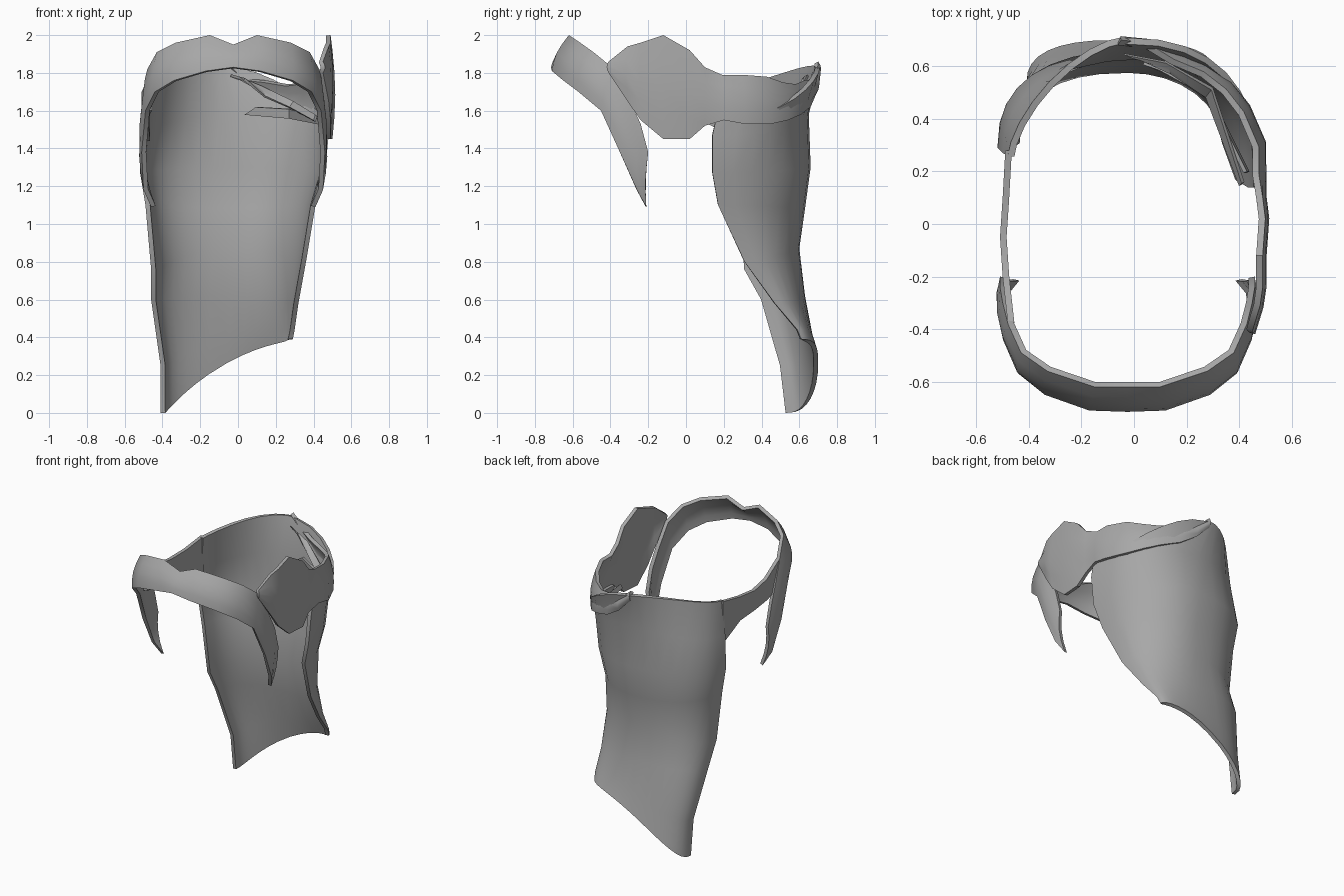
import bpy
import bmesh
from math import cos, sin, pi
from mathutils import Vector

cube = bpy.data.objects.get("Cube")
if cube:
    bpy.data.objects.remove(cube, do_unlink=True)

GREY = 0.39
cloth = bpy.data.materials.new("grey_cloth")
cloth.use_nodes = True
cloth.diffuse_color = (GREY, GREY, GREY, 1)
cloth.node_tree.nodes["Principled BSDF"].inputs["Base Color"].default_value = (GREY, GREY, GREY, 1)


def sheet(name, rows, thickness=0.025):
    """Skin a grid of points and thicken it towards the inside."""
    bm = bmesh.new()
    grid = [[bm.verts.new(p) for p in row] for row in rows]
    for upper, lower in zip(grid, grid[1:]):
        for i in range(len(upper) - 1):
            bm.faces.new((upper[i], upper[i + 1], lower[i + 1], lower[i]))
    bm.normal_update()
    facing = sum(f.normal.dot(f.calc_center_median() * Vector((1, 1, 0))) * f.calc_area() for f in bm.faces)
    if facing < 0:
        bmesh.ops.reverse_faces(bm, faces=bm.faces[:])
    mesh = bpy.data.meshes.new(name)
    bm.to_mesh(mesh)
    bm.free()
    mesh.materials.append(cloth)
    obj = bpy.data.objects.new(name, mesh)
    bpy.context.collection.objects.link(obj)
    solid = obj.modifiers.new("thickness", "SOLIDIFY")
    solid.thickness = thickness
    solid.offset = -1
    bpy.ops.object.select_all(action="DESELECT")
    obj.select_set(True)
    bpy.context.view_layer.objects.active = obj
    bpy.ops.object.modifier_apply(modifier="thickness")
    bpy.ops.object.shade_smooth_by_angle(angle=pi / 5)


def ribbon(name, top, bottom, bulge=0.0, steps=4, thickness=0.025):
    """Sheet between two edges, swelling outwards halfway down."""
    rows = []
    for s in range(steps + 1):
        t = s / steps
        row = []
        for a, b in zip(top, bottom):
            p = Vector(a).lerp(Vector(b), t)
            out = Vector((p.x, p.y, 0)).normalized()
            row.append(p + out * bulge * sin(pi * t))
        rows.append(row)
    sheet(name, rows, thickness)


def wrap(left, back, right, left_power, right_power, steps=16):
    """Rounded U from the left edge, round the back, to the right edge."""
    points = []
    for i in range(steps + 1):
        a = pi * i / steps
        c, s = cos(a), sin(a)
        side, power = (left, left_power) if c > 0 else (right, right_power)
        u = abs(c) ** (2 / power)
        v = s ** (2 / power) if s > 1e-6 else 0
        x = back[0] + (side[0] - back[0]) * u
        y = side[1] + (back[1] - side[1]) * v
        w = (x - left[0]) / (right[0] - left[0])
        m = (back[0] - left[0]) / (right[0] - left[0])
        z = (left[2] * (w - m) * (w - 1) / m
             + back[2] * w * (w - 1) / (m * (m - 1))
             + right[2] * w * (w - m) / (1 - m))
        points.append((x, y, z))
    return points


# Long back drape: one edge, the centre back, the other edge, and the
# roundness of each half
levels = [
    ((-.48, .26, 1.74), (-.05, .71, 1.83), (.48, .16, 1.56), 1.5, 2.5),
    ((-.50, .27, 1.50), (0, .65, 1.58), (.48, .14, 1.47), 2.1, 2.3),
    ((-.52, .29, 1.28), (0, .66, 1.30), (.46, .14, 1.27), 2.4, 2.1),
    ((-.49, .29, 1.10), (0, .63, 1.08), (.41, .17, 1.10), 2.4, 2.0),
    ((-.46, .31, .76), (-.02, .60, .87), (.36, .31, .80), 2.4, 2.0),
    ((-.46, .40, .60), (-.03, .63, .62), (.32, .47, .58), 2.6, 2.2),
    ((-.41, .50, .25), (-.05, .67, .40), (.30, .59, .44), 2.6, 2.2),
    ((-.41, .53, 0), (-.06, .70, .27), (.29, .61, .39), 2.6, 2.2),
]
sheet("back_drape", [wrap(*level) for level in levels])

# Front band with a hanging tail at each end, mirrored about its centre
top = [(-.025, -.62, 1.95), (.10, -.62, 2), (.28, -.56, 1.96), (.38, -.49, 1.91),
       (.43, -.38, 1.82), (.45, -.30, 1.66), (.46, -.24, 1.53), (.46, -.20, 1.38)]
low = [(-.025, -.715, 1.83), (.12, -.71, 1.81), (.29, -.65, 1.76), (.39, -.57, 1.70),
       (.44, -.45, 1.60), (.46, -.35, 1.38), (.45, -.26, 1.18), (.41, -.21, 1.09)]


def mirrored(edge):
    return [(-.05 - x, y, z) for x, y, z in reversed(edge[1:])] + edge


ribbon("front_band", mirrored(top), mirrored(low), bulge=.02)

# Narrow strap joining the band to the drape
path = [(-.48, -.38, 1.80, 1.60), (-.50, -.20, 1.72, 1.57), (-.51, -.05, 1.70, 1.56),
        (-.50, .10, 1.71, 1.54), (-.49, .28, 1.74, 1.44)]
ribbon("side_strap", [(x, y, a) for x, y, a, b in path], [(x, y, b) for x, y, a, b in path])

# Rounded side flap running into the back strap, which leans inwards at its top
path = [(.45, -.41, 1.86, 1.80), (.48, -.31, 1.94, 1.65), (.49, -.24, 1.96, 1.55),
        (.49, -.12, 2, 1.45), (.50, .02, 1.92, 1.45), (.49, .10, 1.83, 1.52),
        (.50, .20, 1.79, 1.55), (.50, .31, 1.79, 1.53), (.44, .45, 1.78, 1.53),
        (.37, .54, 1.75, 1.55), (.28, .61, 1.74, 1.58), (.16, .66, 1.76, 1.62),
        (.05, .69, 1.77, 1.69), (-.05, .70, 1.86, 1.79)]
lean = [.95 if x > .1 and y > .15 else 1 for x, y, a, b in path]
ribbon("side_flap", [(x * k, y * k, a) for (x, y, a, b), k in zip(path, lean)],
       [(x, y, b) for x, y, a, b in path], bulge=.015)

# Torn folds on the inside of the back strap
ribbon("upper_fold", [(-.04, .65, 1.78), (.12, .62, 1.72), (.30, .52, 1.64), (.42, .16, 1.57)],
       [(.03, .62, 1.76), (.14, .58, 1.67), (.28, .49, 1.61), (.41, .15, 1.54)], steps=2, thickness=.015)
ribbon("lower_fold", [(.10, .60, 1.62), (.28, .50, 1.61), (.43, .20, 1.57)],
       [(.04, .62, 1.58), (.28, .52, 1.56), (.44, .20, 1.53)], steps=2, thickness=.015)
